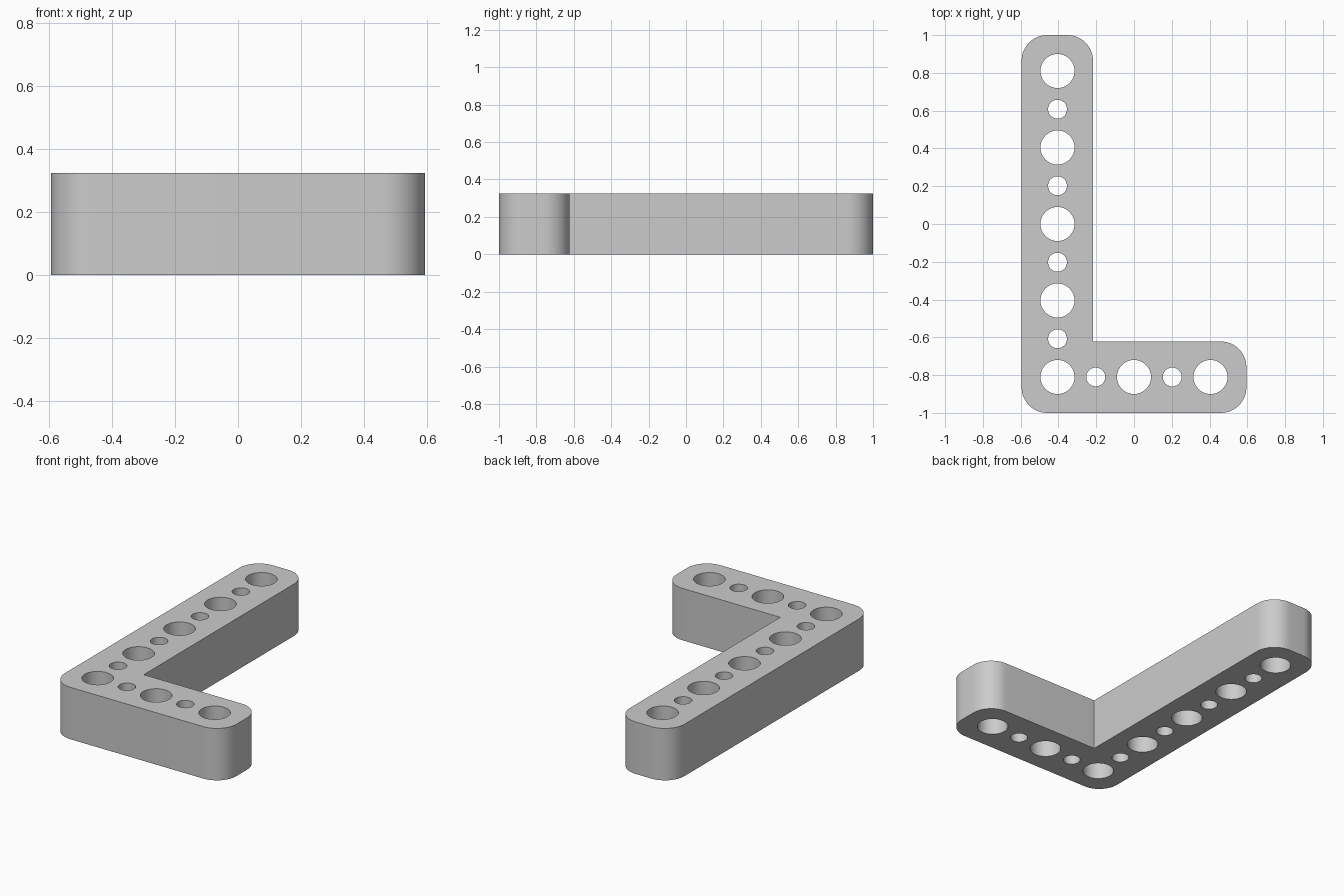
import bpy, bmesh
from math import sin, cos, pi

cube = bpy.data.objects.get("Cube")
if cube:
    bpy.data.objects.remove(cube, do_unlink=True)

HX, HY, HEIGHT = 0.595, 1.0, 0.325   # half sizes and thickness
ARM, CORNER = 0.378, 0.135           # arm width and outer corner radius
PITCH = 0.2025                       # distance between neighbouring holes
BIG, SMALL = 0.09, 0.05              # hole radii


def arc(cx, cy, r, start, sweep, steps):
    return [(cx + r * cos(start + sweep * i / steps),
             cy + r * sin(start + sweep * i / steps)) for i in range(steps + 1)]


def rounded(x, y, sx, sy, start):
    """Quarter-round corner at (x, y); sx and sy point outward."""
    return arc(x - sx * CORNER, y - sy * CORNER, CORNER, start, pi / 2, 12)


# L-shaped outline, counter-clockwise
outline = (rounded(-HX, -HY, -1, -1, pi)
           + rounded(HX, -HY, 1, -1, 1.5 * pi)
           + rounded(HX, -HY + ARM, 1, 1, 0)
           + [(-HX + ARM, -HY + ARM)]
           + rounded(-HX + ARM, HY, 1, 1, 0)
           + rounded(-HX, HY, -1, 1, pi / 2))

# Alternating big and small holes along both arms
x0, y0 = -2 * PITCH, -4 * PITCH
centres = [(x0, y0 + i * PITCH, i) for i in range(9)]
centres += [(x0 + i * PITCH, y0, i) for i in range(1, 5)]
holes = [arc(x, y, SMALL if i % 2 else BIG, 0, -2 * pi, 40)[:-1] for x, y, i in centres]

# Filled and extruded profile
curve = bpy.data.curves.new("bracket_profile", "CURVE")
curve.dimensions = "2D"
curve.fill_mode = "BOTH"
curve.extrude = HEIGHT / 2
for loop in [outline] + holes:
    spline = curve.splines.new("POLY")
    spline.points.add(len(loop) - 1)
    for point, (x, y) in zip(spline.points, loop):
        point.co = (x, y, HEIGHT / 2, 1)
    spline.use_cyclic_u = True
profile = bpy.data.objects.new("bracket_profile", curve)
bpy.context.collection.objects.link(profile)
bpy.context.view_layer.update()
mesh = bpy.data.meshes.new_from_object(
    profile.evaluated_get(bpy.context.evaluated_depsgraph_get()))
bpy.data.objects.remove(profile, do_unlink=True)

# Weld caps to walls and sit the part on the ground
bm = bmesh.new()
bm.from_mesh(mesh)
bmesh.ops.remove_doubles(bm, verts=bm.verts, dist=0.0005)
bmesh.ops.recalc_face_normals(bm, faces=bm.faces)
lowest = min(v.co.z for v in bm.verts)
bmesh.ops.translate(bm, verts=bm.verts, vec=(0, 0, -lowest))
bm.to_mesh(mesh)
bm.free()

bracket = bpy.data.objects.new("corner_bracket", mesh)
bpy.context.collection.objects.link(bracket)

# Plain grey finish
grey = bpy.data.materials.new("plain_grey")
grey.use_nodes = True
colour = (0.6, 0.6, 0.6, 1)
grey.diffuse_color = colour
grey.node_tree.nodes["Principled BSDF"].inputs["Base Color"].default_value = colour
mesh.materials.clear()
mesh.materials.append(grey)

bpy.ops.object.select_all(action="DESELECT")
bracket.select_set(True)
bpy.context.view_layer.objects.active = bracket
bpy.ops.object.shade_smooth_by_angle(angle=pi / 6)
